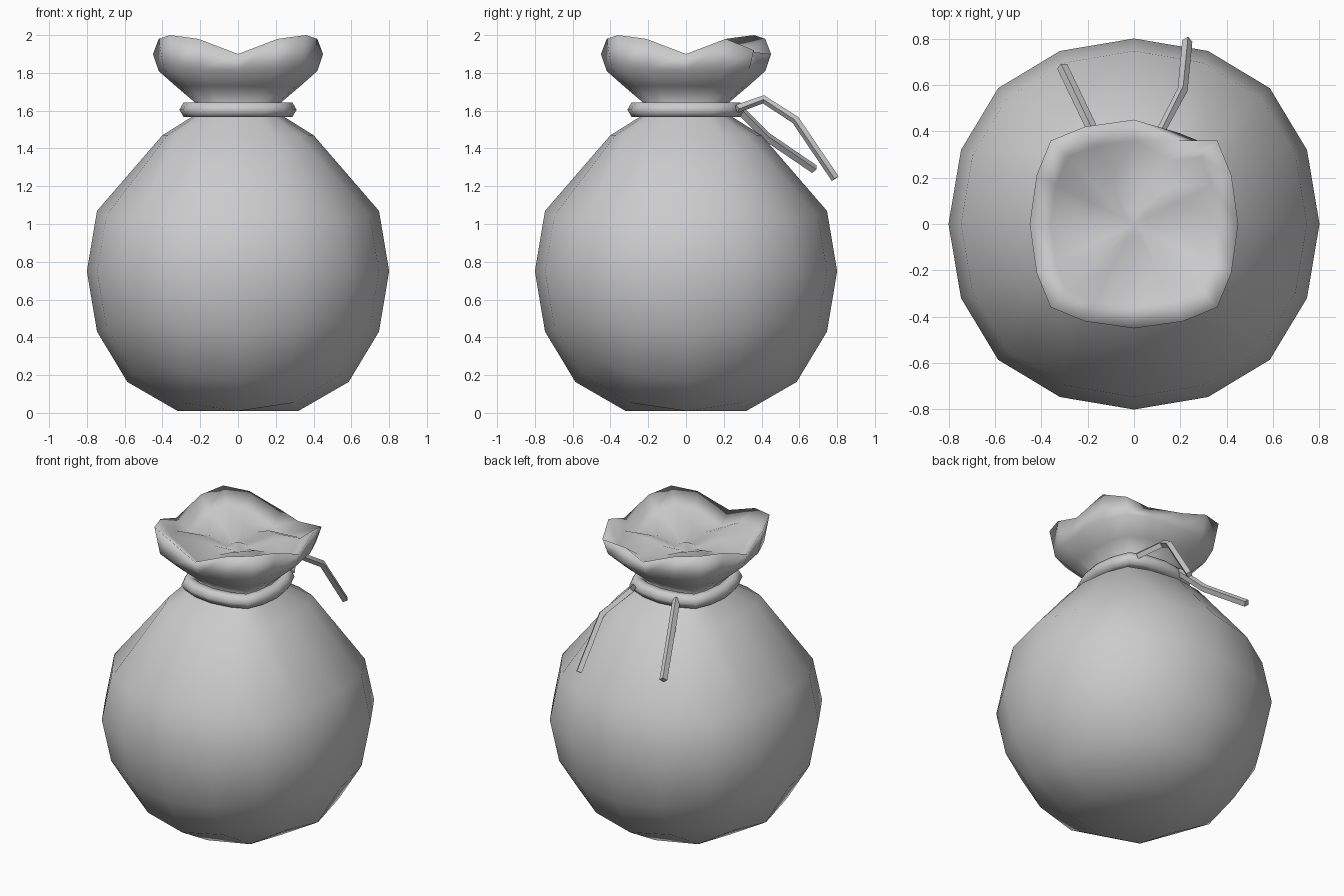
import bpy, bmesh, math
from mathutils import Vector

if "Cube" in bpy.data.objects:
    bpy.data.objects.remove(bpy.data.objects["Cube"])

cloth = bpy.data.materials.new("grey cloth")
cloth.use_nodes = True
cloth.diffuse_color = (0.6, 0.6, 0.6, 1)
cloth.node_tree.nodes["Principled BSDF"].inputs["Base Color"].default_value = (0.6, 0.6, 0.6, 1)


def ring_point(i, radius, z):
    """Point i of a 16-sided rounded square."""
    kind = i % 4
    bulge = (1.0, 1.044, 1.13, 1.044)[kind]
    angle = math.radians(i // 4 * 90 + (0, 26.6, 45, 63.4)[kind])
    return Vector((radius * bulge * math.cos(angle), radius * bulge * math.sin(angle), z))


def smooth(obj, angle=180):
    bpy.ops.object.select_all(action="DESELECT")
    obj.select_set(True)
    bpy.context.view_layer.objects.active = obj
    bpy.ops.object.shade_smooth_by_angle(angle=math.radians(angle))


# Round sack: a cube smoothed into a ball
bpy.ops.mesh.primitive_cube_add(size=1.822, location=(0, 0, 0))
sack = bpy.context.object
sack.name = "sack"
rounding = sack.modifiers.new("rounding", "SUBSURF")
rounding.levels = 2
rounding.use_limit_surface = False
bpy.ops.object.modifier_apply(modifier=rounding.name)
sack.data.materials.append(cloth)

bm = bmesh.new()
bm.from_mesh(sack.data)
top = [f for f in bm.faces if f.normal.z > 0.6 and f.calc_center_median().z > 0.5
       and f.normal.z > max(abs(f.normal.x), abs(f.normal.y))]
bmesh.ops.delete(bm, geom=top, context="FACES")
for v in bm.verts:
    v.co.z = max(v.co.z + 0.75, 0.01)

# Open edge of the ball, ordered around the axis
edge_verts = {v for e in bm.edges if e.is_boundary for v in e.verts}
loop = sorted(edge_verts, key=lambda v: (math.atan2(v.co.y, v.co.x) + 0.01) % math.tau)
for i, v in enumerate(loop):
    v.co = ring_point(i, 0.4, 1.47)

# Neck, flared ruffle, wavy rim and gathered inside: radius, height, lift at the corners
profile = [(0.24, 1.57, 0), (0.2, 1.62, 0), (0.33, 1.73, 0), (0.42, 1.81, 0.01),
           (0.45, 1.9, 0.1), (0.36, 1.83, 0.1), (0.2, 1.85, 0.05), (0.06, 1.83, 0)]
for level, (radius, height, lift) in enumerate(profile):
    ring = []
    for i in range(16):
        p = ring_point(i, radius, height + lift * (0, 0.8, 1, 0.8)[i % 4])
        if level in (4, 5) and i == 2:      # folded back corner
            p.z -= 0.08
        if level in (4, 5) and i == 3:
            p += Vector((-0.02, -0.06, -0.07))
        ring.append(bm.verts.new(p))
    for i in range(16):
        j = (i + 1) % 16
        bm.faces.new((loop[i], loop[j], ring[j], ring[i]))
    loop = ring
knot = bm.verts.new((0, 0, 1.86))
for i in range(16):
    bm.faces.new((loop[i], loop[(i + 1) % 16], knot))
bmesh.ops.recalc_face_normals(bm, faces=bm.faces[:])
bm.to_mesh(sack.data)
bm.free()
smooth(sack)


def cord(name, points, radius, closed=False, sides=0):
    """Tube along a path."""
    curve = bpy.data.curves.new(name, "CURVE")
    curve.dimensions = "3D"
    curve.bevel_depth = radius
    curve.bevel_resolution = sides
    curve.use_fill_caps = True
    spline = curve.splines.new("POLY")
    spline.points.add(len(points) - 1)
    for p, co in zip(spline.points, points):
        p.co = (*co, 1)
    spline.use_cyclic_u = closed
    obj = bpy.data.objects.new(name, curve)
    bpy.context.collection.objects.link(obj)
    curve.materials.append(cloth)
    bpy.ops.object.select_all(action="DESELECT")
    obj.select_set(True)
    bpy.context.view_layer.objects.active = obj
    bpy.ops.object.convert(target="MESH")
    smooth(bpy.context.object, 180 if closed else 50)


# Cord tied around the neck, and its two loose ends at the back
cord("neck_cord", [ring_point(i, 0.265, 1.605) for i in range(16)], 0.045, True, 1)
cord("left_cord_end", [(0.2, 0.27, 1.61), (0.12, 0.41, 1.66), (0.21, 0.58, 1.55), (0.23, 0.79, 1.24)], 0.022)
cord("right_cord_end", [(-0.12, 0.27, 1.62), (-0.19, 0.43, 1.46), (-0.31, 0.68, 1.29)], 0.024)
